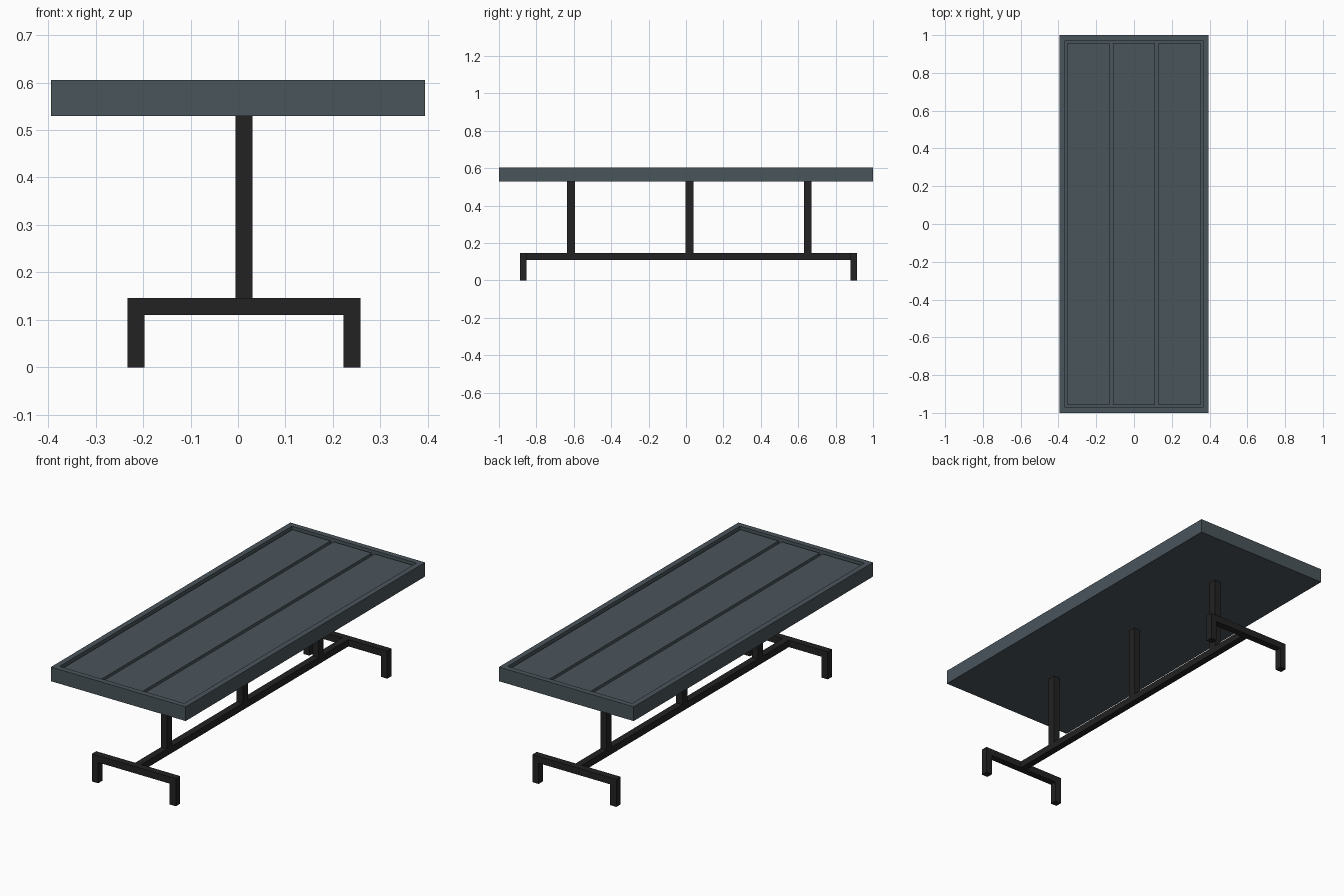
import bpy
import bmesh
from mathutils import Vector

old = bpy.data.objects.get("Cube")
if old:
    bpy.data.objects.remove(old, do_unlink=True)


def make_material(name, colour):
    mat = bpy.data.materials.new(name)
    mat.use_nodes = True
    mat.diffuse_color = colour
    mat.node_tree.nodes["Principled BSDF"].inputs["Base Color"].default_value = colour
    return mat


SLATE = make_material("slate_grey", (0.068, 0.090, 0.105, 1))
BLACK = make_material("black_metal", (0.016, 0.016, 0.016, 1))


def finish(name, bm, mat):
    mesh = bpy.data.meshes.new(name)
    bm.to_mesh(mesh)
    bm.free()
    mesh.materials.append(mat)
    obj = bpy.data.objects.new(name, mesh)
    bpy.context.collection.objects.link(obj)
    return obj


def box_mesh(low, high):
    low, high = Vector(low), Vector(high)
    bm = bmesh.new()
    bmesh.ops.create_cube(bm, size=1)
    bmesh.ops.scale(bm, vec=high - low, verts=bm.verts)
    bmesh.ops.translate(bm, vec=(low + high) / 2, verts=bm.verts)
    return bm


def box(name, low, high, mat):
    return finish(name, box_mesh(low, high), mat)


# Table top: a slab with a raised rim around a sunken bed
TOP, BOTTOM, RIM = 0.605, 0.53, 0.042
HALF_X, HALF_Y = 0.394, 1.0
BED = TOP - 0.03
bm = box_mesh((-HALF_X, -HALF_Y, BOTTOM), (HALF_X, HALF_Y, TOP))
bm.normal_update()
top_face = max(bm.faces, key=lambda f: f.calc_center_median().z)
bmesh.ops.inset_region(bm, faces=[top_face], thickness=RIM)
sunk = bmesh.ops.extrude_discrete_faces(bm, faces=[top_face])["faces"][0]
bmesh.ops.translate(bm, vec=(0, 0, BED - TOP), verts=sunk.verts)
finish("table_top_frame", bm, SLATE)

# Three long boards lying in the bed, just below the rim, with open gaps
GAP = 0.018
inner_x, inner_y = HALF_X - RIM, HALF_Y - RIM
board = (2 * inner_x - 2 * GAP) / 3
for i, side in enumerate(("right", "middle", "left")):
    x = -inner_x + i * (board + GAP)
    box(f"{side}_board", (x, -inner_y, BED), (x + board, inner_y, TOP - 0.01), SLATE)

# Base frame, set slightly off the middle of the top
CX, CY = 0.0125, 0.0135
W = 0.018                      # half thickness of the bars
BAR_LOW, BAR_HIGH = 0.11, 0.146
FOOT_X, FOOT_Y = 0.2275, 0.883

box("long_rail", (CX - W, CY - FOOT_Y + W, BAR_LOW),
    (CX + W, CY + FOOT_Y - W, BAR_HIGH), BLACK)

# Cross bars with a foot at each end
for end, sy in (("front", -1), ("back", 1)):
    y = CY + sy * FOOT_Y
    box(f"{end}_cross_bar", (CX - FOOT_X - W, y - W, BAR_LOW),
        (CX + FOOT_X + W, y + W, BAR_HIGH), BLACK)
    for side, sx in (("right", -1), ("left", 1)):
        x = CX + sx * FOOT_X
        box(f"{end}_{side}_foot", (x - W, y - W, 0), (x + W, y + W, BAR_LOW), BLACK)

# Three posts carrying the top
for name, y in (("front", -0.614), ("middle", 0.018), ("back", 0.651)):
    box(f"{name}_post", (CX - W, y - 0.021, BAR_HIGH),
        (CX + W, y + 0.021, BOTTOM), BLACK)
